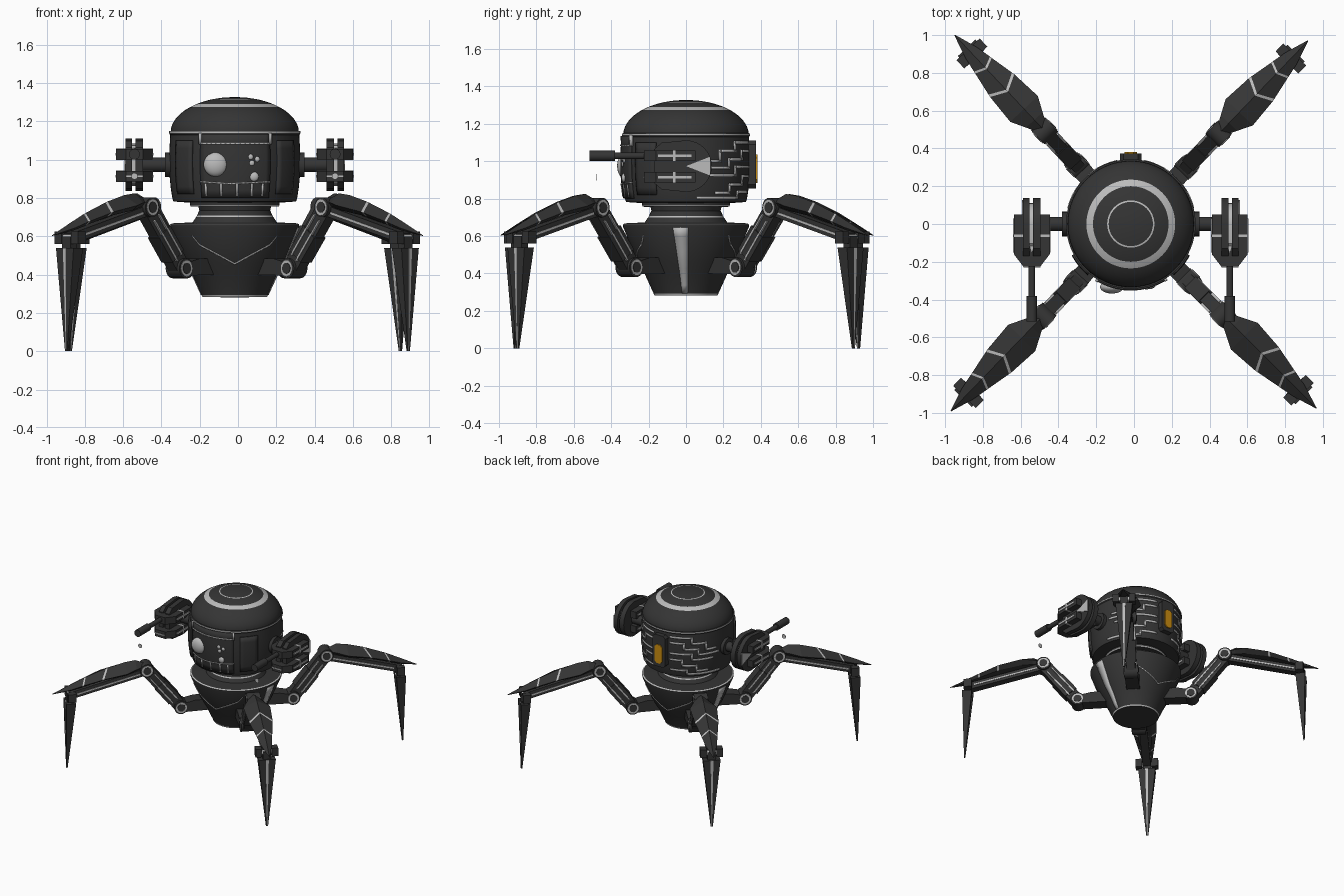
import bpy, bmesh, math
from mathutils import Matrix, Vector

old = bpy.data.objects.get("Cube")
if old:
    bpy.data.objects.remove(old, do_unlink=True)


def material(name, rgb):
    m = bpy.data.materials.new(name)
    m.use_nodes = True
    m.diffuse_color = (*rgb, 1)
    m.node_tree.nodes["Principled BSDF"].inputs["Base Color"].default_value = (*rgb, 1)
    return m


DARK = material("charcoal", (0.035, 0.035, 0.035))
LIGHT = material("light_grey", (0.5, 0.5, 0.5))
ORANGE = material("amber", (0.6, 0.27, 0.005))
CENTRE = Matrix.Translation((-0.017, 0, 0))


def finish(name, bm, mats, M=CENTRE, fix=True):
    bmesh.ops.remove_doubles(bm, verts=bm.verts, dist=0.0001)
    if fix:
        bmesh.ops.recalc_face_normals(bm, faces=bm.faces)
    for f in bm.faces:
        f.smooth = True
    for e in bm.edges:
        e.smooth = e.calc_face_angle(0) < 0.5
    bm.transform(M)
    mesh = bpy.data.meshes.new(name)
    bm.to_mesh(mesh)
    bm.free()
    for m in mats:
        mesh.materials.append(m)
    ob = bpy.data.objects.new(name, mesh)
    bpy.context.collection.objects.link(ob)
    return ob


def prism(name, pts, axis, lo, hi, mat, M=CENTRE):
    """Extrude an outline along one axis."""
    bm = bmesh.new()
    place = {"x": lambda a, b, t: (t, a, b), "y": lambda a, b, t: (a, t, b), "z": lambda a, b, t: (a, b, t)}[axis]
    low, high = ([bm.verts.new(place(a, b, t)) for a, b in pts] for t in (lo, hi))
    bm.faces.new(low)
    bm.faces.new(high)
    for i in range(len(pts)):
        j = (i + 1) % len(pts)
        bm.faces.new((low[i], low[j], high[j], high[i]))
    return finish(name, bm, [mat], M)


def box(name, x, y, z, mat, M=CENTRE):
    return prism(name, [(x[0], y[0]), (x[1], y[0]), (x[1], y[1]), (x[0], y[1])], "z", *z, mat, M)


def beam(name, p, q, thick, lo, hi, mat, M):
    """Straight bar between two points of the leg plane."""
    p, q = Vector(p), Vector(q)
    n = Vector((p.y - q.y, q.x - p.x)).normalized() * thick / 2
    return prism(name, [p - n, q - n, q + n, p + n], "y", lo, hi, mat, M)


def tube(name, p, q, r, mat, M=CENTRE):
    p, q = Vector(p), Vector(q)
    bm = bmesh.new()
    turn = (q - p).to_track_quat("Z", "Y").to_matrix().to_4x4()
    bmesh.ops.create_cone(bm, cap_ends=True, segments=24, radius1=r, radius2=r, depth=(q - p).length,
                          matrix=Matrix.Translation((p + q) / 2) @ turn)
    return finish(name, bm, [mat], M)


def lathe(name, profile, lit=(), n=64):
    """Spin a profile; segments listed in lit are light."""
    bm = bmesh.new()
    rings = [[bm.verts.new((r * math.cos(math.tau * i / n), r * math.sin(math.tau * i / n), z)) for i in range(n)]
             for r, z in profile]
    for k in range(len(rings) - 1):
        for i in range(n):
            j = (i + 1) % n
            f = bm.faces.new((rings[k][i], rings[k][j], rings[k + 1][j], rings[k + 1][i]))
            f.material_index = int(k in lit)
    return finish(name, bm, [DARK, LIGHT])


def radius(profile, z):
    for (r0, z0), (r1, z1) in zip(profile, profile[1:]):
        if z1 <= z <= z0 and z0 > z1:
            return r0 + (r1 - r0) * (z0 - z) / (z0 - z1)
    return profile[-1][0]


def plates(name, quads, profile, off, mat):
    """Thin plates hugging a spun surface; corners are (degrees from front, height)."""
    bm = bmesh.new()
    for quad in quads:
        a, b, c, d = (Vector(p) for p in quad)
        nu = max(1, int(abs(b.x - a.x) / 4))
        nv = max(1, int(abs(d.y - a.y) / 0.04))
        grid = []
        for v in range(nv + 1):
            row = []
            for u in range(nu + 1):
                ang, z = a.lerp(b, u / nu).lerp(d.lerp(c, u / nu), v / nv)
                r, t = radius(profile, z) + off, math.radians(ang)
                row.append(bm.verts.new((r * math.sin(t), -r * math.cos(t), z)))
            grid.append(row)
        for v in range(nv):
            for u in range(nu):
                bm.faces.new((grid[v][u], grid[v][u + 1], grid[v + 1][u + 1], grid[v + 1][u]))
    ob = finish(name, bm, [mat], CENTRE, fix=False)
    mod = ob.modifiers.new("thickness", "SOLIDIFY")
    mod.thickness, mod.offset = off + 0.003, -1


def rect(a0, a1, z0, z1):
    return [(a0, z0), (a1, z0), (a1, z1), (a0, z1)]


def path(points, w=0.007):
    """Line of strokes through (angle, height) points."""
    quads = []
    for p, q in zip(points, points[1:]):
        (a0, z0), (a1, z1) = sorted((p, q))
        if a0 == a1:
            quads.append(rect(a0 - 1.2, a0 + 1.2, z0 - w, z1 + w))
        else:
            quads.append([(a0, z0 - w), (a1, z1 - w), (a1, z1 + w), (a0, z0 + w)])
    return quads


def mirrored(points):
    return [(-a, z) for a, z in points]


# Head dome, shell, neck and body
dome = [(r, 1.14 + 0.188 * math.sqrt(1 - (r / 0.336) ** 2))
        for r in (0, 0.06, 0.117, 0.125, 0.16, 0.2, 0.235, 0.26, 0.285, 0.31, 0.325, 0.333)]
lathe("head_dome", dome + [(0.334, 1.14)], lit=(2, 5))
shell = [(0.334, 1.15), (0.343, 1.149), (0.343, 1.137), (0.337, 1.13), (0.341, 1.06), (0.343, 1.0), (0.341, 0.92),
         (0.334, 0.85), (0.326, 0.8), (0.32, 0.782), (0.22, 0.775)]
lathe("head_shell", shell, lit=(1,))
lathe("neck", [(0.235, 0.785), (0.235, 0.765), (0.23, 0.757), (0.19, 0.755), (0.185, 0.735), (0.198, 0.708),
               (0.202, 0.7), (0.225, 0.667)], lit=(1, 5))
body = [(0.2, 0.674), (0.328, 0.668), (0.337, 0.662), (0.336, 0.648), (0.26, 0.465), (0.222, 0.4), (0.173, 0.293),
        (0.169, 0.283), (0, 0.281)]
lathe("body", body, lit=(1, 6))

# Body markings: chevrons front and back, tapered stripes at the sides
marks = []
chevron = [(-44, 0.6), (-38, 0.555), (0, 0.455), (38, 0.555), (44, 0.6)]
for turn in (0, 180):
    marks += path([(a + turn, z) for a, z in chevron], 0.004)
for side in (-90, 90):
    marks.append([(side - 7, 0.293), (side + 3, 0.293), (side + 2, 0.645), (side - 12, 0.645)])
plates("body_markings", marks, body, 0.004, LIGHT)

# Face panel and cheek panels
plates("face_panel", [rect(-31, 32, 0.8, 1.135)], shell, 0.009, DARK)
plates("cheek_panels", [rect(-62, -40, 0.82, 1.1), rect(40, 62, 0.82, 1.1)], shell, 0.012, DARK)
trim = path([(-31, 1.135), (-31, 1.085), (32, 1.085), (32, 1.135)], 0.004)
trim += path([(-31, 0.885), (-5, 0.875), (32, 0.885)], 0.003)
trim += [rect(a - 0.8, a + 0.8, 0.81, 0.875) for a in (-26, -12, 2, 15, 25)]
plates("face_trim", trim, shell, 0.013, LIGHT)


def lens(name, x, z, r):
    bm = bmesh.new()
    y = -math.sqrt(radius(shell, z) ** 2 - x * x) - 0.006
    bmesh.ops.create_uvsphere(bm, u_segments=24, v_segments=16, radius=r,
                              matrix=Matrix.Translation((x, y, z)) @ Matrix.Diagonal((1, 0.55, 1, 1)))
    finish(name, bm, [LIGHT])


lens("main_eye", -0.1, 0.975, 0.063)
for i, (x, z, r) in enumerate([(0.082, 1.015, 0.015), (0.115, 1.003, 0.015), (0.088, 0.983, 0.015), (0.1, 0.912, 0.025)]):
    lens("small_eye_%d" % i, x, z, r)

# Stepped circuit lines round the back half of the head
lines = [[(108, 1.0), (122, 1.0), (122, 1.055), (140, 1.055), (140, 1.1), (168, 1.1)],
         [(104, 0.965), (132, 0.965), (132, 1.01), (150, 1.01), (150, 1.055), (168, 1.055)],
         [(112, 0.925), (140, 0.925), (140, 0.97), (168, 0.97)],
         [(118, 0.83), (134, 0.83), (134, 0.875), (152, 0.875), (152, 0.92), (168, 0.92)],
         [(100, 0.805), (146, 0.805), (146, 0.835), (168, 0.835)]]
circuit = []
for line in lines:
    circuit += path(line) + path(mirrored(line))
plates("circuit_lines", circuit, shell, 0.004, LIGHT)


def octagon(hx, z0, z1, cut):
    return [(hx - cut, z0), (hx, z0 + cut), (hx, z1 - cut), (hx - cut, z1),
            (cut - hx, z1), (-hx, z1 - cut), (-hx, z0 + cut), (cut - hx, z0)]


prism("back_box", octagon(0.058, 0.855, 1.11, 0.02), "y", 0.3, 0.373, DARK)
prism("back_lamp", octagon(0.033, 0.885, 1.035, 0.018), "y", 0.37, 0.381, ORANGE)

# Weapon pods on each side
for side, s in (("left", 1), ("right", -1)):
    P = CENTRE @ Matrix.Translation((s * 0.524, 0, 0.974)) @ Matrix.Diagonal((s, 1, 1, 1))
    n = side + "_pod_"
    tube(n + "arm", (-0.22, 0, 0), (-0.03, 0, 0), 0.038, DARK, P)
    tube(n + "collar", (-0.2, 0, 0), (-0.16, 0, 0), 0.065, DARK, P)
    arc = [(0.138 * math.cos(t), 0.138 * math.sin(t)) for t in (math.pi * (i / 16 - 0.5) for i in range(17))]
    outline = arc + [(-0.13, 0.125), (-0.17, 0.09), (-0.17, -0.09), (-0.13, -0.125)]
    for part, lo, hi in (("inner", -0.045, -0.006), ("outer", 0.012, 0.047)):
        prism(n + part + "_plate", outline, "x", lo, hi, DARK, P)
    prism(n + "core", [(a * 0.8, b * 0.8) for a, b in outline], "x", -0.02, 0.02, LIGHT, P)
    prism(n + "wedge", [(0, 0), (0.128, -0.05), (0.128, 0.05)], "x", 0.04, 0.053, LIGHT, P)
    half = [(0.095, 0.05), (0.095, -0.16), (0.045, -0.225)]
    shape = half + [(-x, y) for x, y in reversed(half)]
    for level, z in (("upper", 0.055), ("lower", -0.06)):
        prism(n + level + "_housing", shape, "z", z - 0.028, z + 0.028, DARK, P)
        for x in (-0.097, 0.097):
            box(n + level + "_strip", (x - 0.003, x + 0.003), (-0.15, 0.03), (z - 0.006, z + 0.006), LIGHT, P)
        box(n + level + "_band", (-0.097, 0.097), (-0.07, -0.055), (z - 0.03, z + 0.03), LIGHT, P)
    prism(n + "top_arrow", [(0, -0.15), (0.03, -0.06), (-0.03, -0.06)], "z", 0.08, 0.088, LIGHT, P)
    box(n + "front_line", (-0.045, 0.045), (-0.23, -0.22), (-0.064, -0.056), LIGHT, P)
    tube(n + "barrel", (0, -0.2, 0.055), (0, -0.4, 0.055), 0.018, DARK, P)
    tube(n + "muzzle", (0, -0.38, 0.055), (0, -0.515, 0.055), 0.028, DARK, P)
    tube(n + "spark", (0, -0.478, -0.06), (0, -0.482, -0.06), 0.017, LIGHT, P)


def blade(name, M):
    """Ridged armour; stations are (reach, half width, bottom, side, ridge, sweep)."""
    stations = [(0.7, 0.03, 0.765, 0.78, 0.8, 0), (0.76, 0.06, 0.75, 0.775, 0.825, 0),
                (0.84, 0.1, 0.735, 0.762, 0.815, 0), (0.965, 0.088, 0.705, 0.728, 0.782, 0.045),
                (0.98, 0.085, 0.7, 0.723, 0.777, 0.045), (1.13, 0.06, 0.66, 0.68, 0.722, 0.025),
                (1.142, 0.058, 0.655, 0.676, 0.717, 0.025), (1.25, 0.042, 0.63, 0.645, 0.668, 0),
                (1.38, 0.002, 0.602, 0.604, 0.606, 0)]
    bm = bmesh.new()
    rings = [[bm.verts.new(p) for p in ((x, 0, top), (x + k, w, mid), (x + k, w * 0.6, low),
                                        (x + k, -w * 0.6, low), (x + k, -w, mid))]
             for x, w, low, mid, top, k in stations]
    bm.faces.new(rings[0])
    bm.faces.new(rings[-1])
    for k in range(len(rings) - 1):
        for i in range(5):
            j = (i + 1) % 5
            f = bm.faces.new((rings[k][i], rings[k][j], rings[k + 1][j], rings[k + 1][i]))
            f.material_index = int(k in (3, 5) and i != 2)
    ob = finish(name, bm, [DARK, LIGHT], M)
    ob.data.shade_flat()


def spike(name, wide, deep, mat, M):
    """Tapered foot from the ankle to the ground."""
    bm = bmesh.new()
    rings = [[bm.verts.new((x + u * deep * k, v * wide * k, z)) for u, v in ((-1, -1), (1, -1), (1, 1), (-1, 1))]
             for x, z, k in ((1.25, 0.54, 1), (1.272, 0, 0.12))]
    for ring in rings:
        bm.faces.new(ring)
    for i in range(4):
        j = (i + 1) % 4
        bm.faces.new((rings[0][i], rings[0][j], rings[1][j], rings[1][i]))
    finish(name, bm, [mat], M)


def leg(n, degrees, reach):
    M = (Matrix.Translation((-0.01, 0, 0)) @ Matrix.Rotation(math.radians(degrees), 4, "Z")
         @ Matrix.Diagonal((reach, 1, 1, 1)))
    hip, knee, ankle = (0.425, 0.433), (0.68, 0.752), (1.25, 0.59)
    prism(n + "_hip_mount", [(0.18, 0.4), (0.43, 0.395), (0.43, 0.46), (0.32, 0.485), (0.18, 0.485)],
          "y", -0.05, 0.05, DARK, M)
    beam(n + "_upper_leg", hip, knee, 0.095, -0.033, 0.033, DARK, M)
    a, b = Vector(hip), Vector(knee)
    beam(n + "_upper_sleeve", a.lerp(b, 0.2), a.lerp(b, 0.6), 0.105, -0.042, 0.042, DARK, M)
    for k in (-0.022, 0.022):
        d = Vector((-k, k)) * 0.75
        beam(n + "_upper_stripe", a.lerp(b, 0.17) + d, a.lerp(b, 0.83) + d, 0.01, -0.045, 0.045, LIGHT, M)
    for joint, (x, z) in (("hip", hip), ("knee", knee)):
        for part, r, w, mat in (("disc", 0.052, 0.05, DARK), ("ring", 0.042, 0.053, LIGHT), ("hub", 0.029, 0.056, DARK)):
            tube(n + "_" + joint + "_" + part, (x, -w, z), (x, w, z), r, mat, M)
    blade(n + "_blade", M)
    beam(n + "_lower_bar", (0.69, 0.735), ankle, 0.055, -0.03, 0.03, DARK, M)
    beam(n + "_lower_bar_stripe", (0.73, 0.722), (1.2, 0.602), 0.011, -0.034, 0.034, LIGHT, M)
    for y in (-0.06, 0.06):
        box(n + "_ankle_block", (1.215, 1.275), (y - 0.024, y + 0.024), (0.56, 0.625), DARK, M)
    tube(n + "_ankle_axle", (1.25, -0.07, 0.59), (1.25, 0.07, 0.59), 0.02, LIGHT, M)
    box(n + "_ankle_link", (1.225, 1.275), (-0.03, 0.03), (0.53, 0.6), DARK, M)
    spike(n + "_foot", 0.064, 0.036, DARK, M)
    spike(n + "_foot_stripe", 0.011, 0.039, LIGHT, M)


# Four legs on the diagonals
leg("front_right_leg", 225.9, 1)
leg("front_left_leg", -45, 1)
leg("back_right_leg", 133.2, 0.995)
leg("back_left_leg", 46.2, 0.975)
